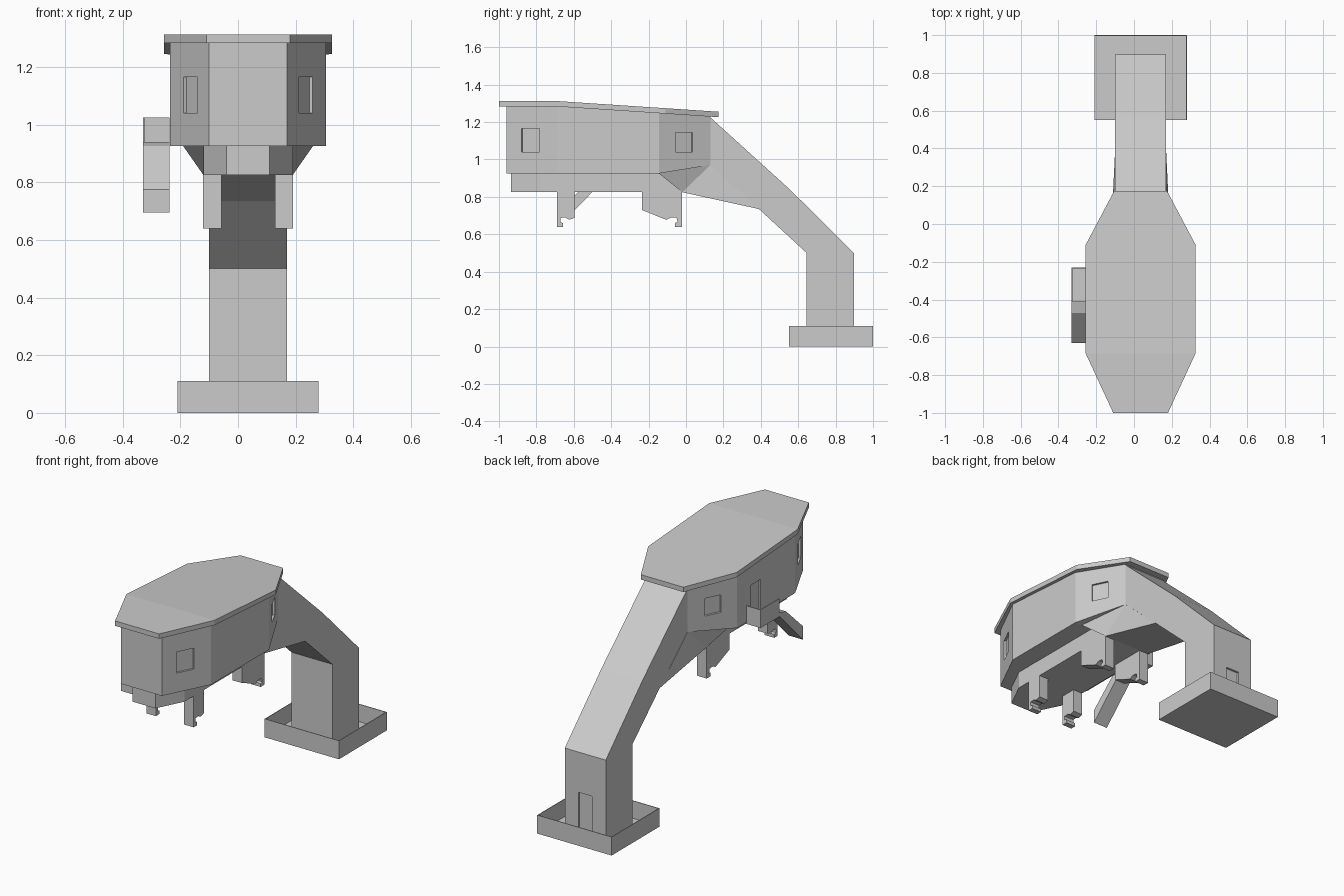
import bpy, bmesh, math
from mathutils import Matrix

if "Cube" in bpy.data.objects:
    bpy.data.objects.remove(bpy.data.objects["Cube"])

CX = 0.035  # symmetry plane of the building


def make(name, verts, faces):
    me = bpy.data.meshes.new(name)
    me.from_pydata(verts, [], faces)
    bm = bmesh.new()
    bm.from_mesh(me)
    bmesh.ops.recalc_face_normals(bm, faces=bm.faces)
    bm.to_mesh(me)
    bm.free()
    ob = bpy.data.objects.new(name, me)
    bpy.context.collection.objects.link(ob)
    return ob


def loft(name, stations):
    """Box sections along y: (y, half width, z bottom, z top)."""
    v, f = [], []
    for y, h, lo, hi in stations:
        v += [(CX - h, y, lo), (CX + h, y, lo), (CX + h, y, hi), (CX - h, y, hi)]
    n = len(stations)
    for i in range(n - 1):
        for k in range(4):
            a, b = 4 * i + k, 4 * i + (k + 1) % 4
            f.append((a, b, b + 4, a + 4))
    f += [(0, 1, 2, 3), tuple(range(4 * n - 4, 4 * n))]
    return make(name, v, f)


def prism(name, prof, x0, x1):
    """Side profile (y, z) extruded from x0 to x1."""
    n = len(prof)
    v = [(x, y, z) for x in (x0, x1) for y, z in prof]
    f = [tuple(range(n)), tuple(range(n, 2 * n))]
    f += [(i, (i + 1) % n, n + (i + 1) % n, n + i) for i in range(n)]
    return make(name, v, f)


def box(name, x0, x1, y0, y1, z0, z1):
    return prism(name, [(y0, z0), (y1, z0), (y1, z1), (y0, z1)], x0, x1)


def recess(target, x, y, z, width, height, angle, depth=0.012):
    """Cut a shallow opening; angle is the direction of the wall normal."""
    bm = bmesh.new()
    bmesh.ops.create_cube(bm, size=1, matrix=Matrix.Translation((x, y, z))
                          @ Matrix.Rotation(angle, 4, 'Z')
                          @ Matrix.Diagonal((2 * depth, width, height, 1)))
    me = bpy.data.meshes.new("cutter")
    bm.to_mesh(me)
    bm.free()
    cut = bpy.data.objects.new("opening_cutter", me)
    bpy.context.collection.objects.link(cut)
    cut.hide_render = True
    cut.hide_viewport = True
    mod = target.modifiers.new("opening", 'BOOLEAN')
    mod.operation = 'DIFFERENCE'
    mod.solver = 'EXACT'
    mod.object = cut


# Base tray
t = 0.004
box("base_floor", -0.21, 0.28, 0.55, 1.0, 0, 0.006)
for i, x in enumerate((-0.21, 0.28 - t)):
    box(f"base_side_wall_{i}", x, x + t, 0.55, 1.0, 0, 0.11)
for i, y in enumerate((0.55, 1.0 - t)):
    box(f"base_end_wall_{i}", -0.21, 0.28, y, y + t, 0, 0.11)

# Column and leaning arm
arm = prism("column_arm", [(0.645, 0), (0.898, 0), (0.898, 0.5), (0.555, 0.84), (0.13, 1.225),
                           (0.13, 0.97), (0.39, 0.735), (0.645, 0.5)], CX - 0.135, CX + 0.135)
recess(arm, CX, 0.898, 0.135, 0.09, 0.25, math.pi / 2)

# Flared joint between arm and cabin
half = [(0.225, -0.145, 0.925), (0.137, 0.13, 0.97), (0.155, -0.02, 0.825), (0.135, 0.39, 0.735)]
make("arm_flare", [(CX + s * x, y, z) for s in (-1, 1) for x, y, z in half],
     [(0, 2, 1), (1, 2, 3), (4, 6, 5), (5, 6, 7), (0, 2, 6, 4), (2, 3, 7, 6), (0, 1, 5, 4), (1, 3, 7, 5)])

# Cabin, roof and underbody
cabin = loft("cabin", [(-0.96, 0.135, 0.925, 1.288), (-0.69, 0.271, 0.925, 1.288),
                       (-0.145, 0.271, 0.925, 1.25), (0.13, 0.137, 0.97, 1.232)])
loft("roof", [(-1.0, 0.145, 1.283, 1.312), (-0.685, 0.291, 1.283, 1.312),
              (-0.11, 0.291, 1.245, 1.274), (0.175, 0.14, 1.226, 1.255)])
loft("underbody", [(-0.935, 0.075, 0.825, 0.93), (-0.775, 0.155, 0.825, 0.93),
                   (-0.145, 0.155, 0.825, 0.93), (-0.02, 0.155, 0.825, 0.83)])

# Cabin windows and side door
for s in (-1, 1):
    front = math.atan2(-0.136, s * 0.27)
    back = math.atan2(0.134, s * 0.275)
    recess(cabin, CX + s * 0.2, -0.832, 1.103, 0.106, 0.125, front)
    recess(cabin, CX + s * 0.205, -0.01, 1.093, 0.1, 0.105, back)
recess(cabin, CX - 0.271, -0.32, 1.03, 0.09, 0.2, math.pi)

# Hooked legs under the cabin
front_leg = [(-0.69, 0.927), (-0.69, 0.64), (-0.657, 0.64), (-0.657, 0.66), (-0.672, 0.665),
             (-0.672, 0.688), (-0.645, 0.69), (-0.625, 0.678), (-0.595, 0.688), (-0.595, 0.927)]
rear_leg = [(-0.235, 0.927), (-0.235, 0.73), (-0.105, 0.677), (-0.08, 0.69), (-0.05, 0.688),
            (-0.045, 0.665), (-0.06, 0.66), (-0.06, 0.64), (-0.022, 0.64), (-0.022, 0.83)]
for side, s in (("left", -1), ("right", 1)):
    a, b = sorted((CX + s * 0.093, CX + s * 0.156))
    prism(f"front_leg_{side}", front_leg, a, b)
    prism(f"rear_leg_{side}", rear_leg, a, b)

# Entry ramp and balcony on the left side
prism("entry_ramp", [(-0.63, 0.695), (-0.63, 0.775), (-0.47, 0.925), (-0.41, 0.94), (-0.41, 0.917)],
      -0.33, -0.237)
box("balcony_floor", -0.33, -0.237, -0.41, -0.23, 0.917, 0.925)
box("balcony_rail_outer", -0.33, -0.325, -0.41, -0.23, 0.917, 1.025)
box("balcony_rail_end", -0.33, -0.237, -0.235, -0.23, 0.917, 1.025)
